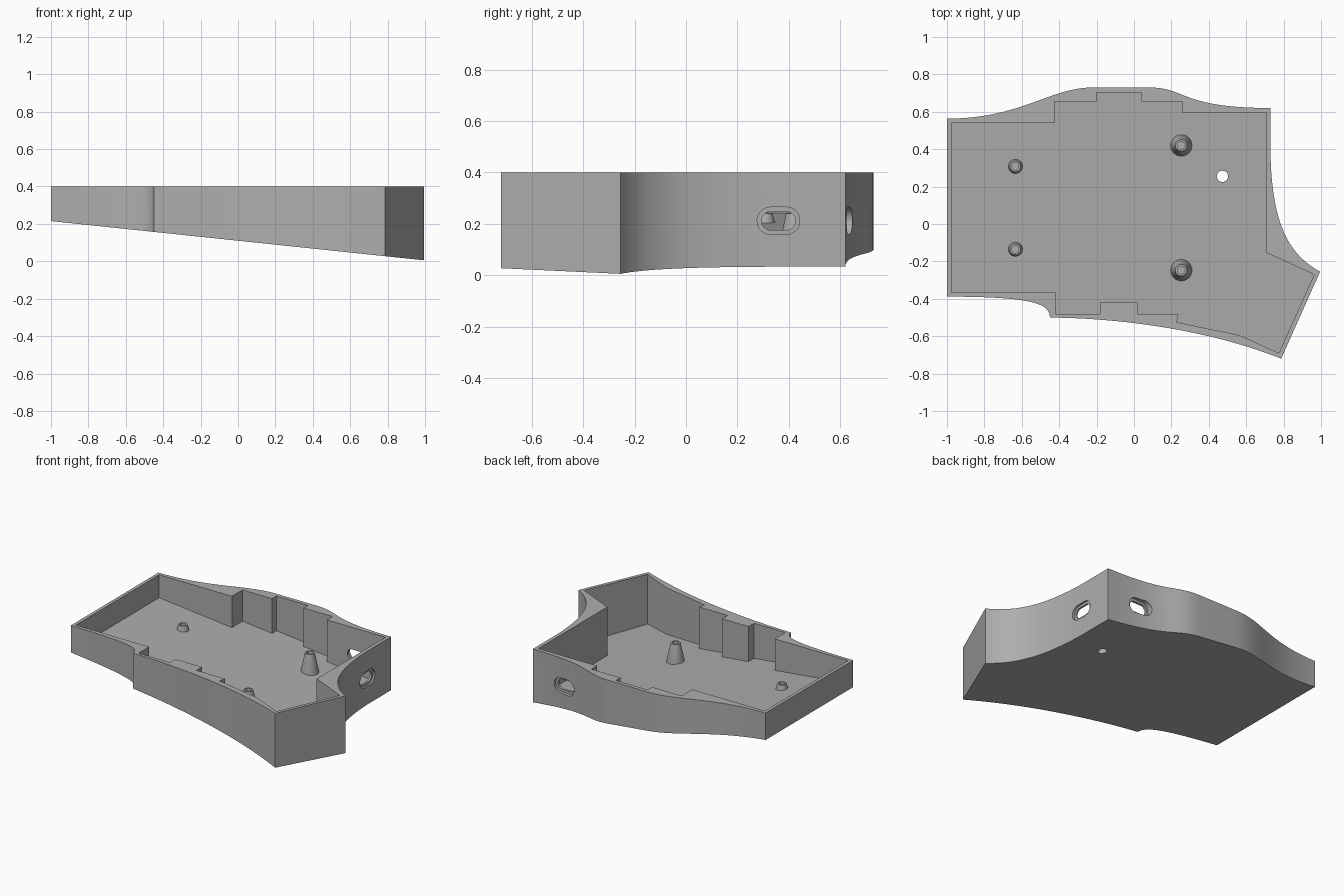
import bpy, bmesh, math
from mathutils import Vector
from mathutils.geometry import interpolate_bezier

if "Cube" in bpy.data.objects:
    bpy.data.objects.remove(bpy.data.objects["Cube"], do_unlink=True)

TOP = 0.4
FLOOR = 0.03
POST_TOP = 0.24

grey = bpy.data.materials.new("warm_grey_plastic")
grey.use_nodes = True
grey.diffuse_color = (0.42, 0.42, 0.42, 1)
grey.node_tree.nodes["Principled BSDF"].inputs["Base Color"].default_value = grey.diffuse_color


def underside(x):
    """Height of the sloping underside."""
    return 0.11 - 0.105 * x


def make_object(name, bm):
    bmesh.ops.recalc_face_normals(bm, faces=bm.faces)
    mesh = bpy.data.meshes.new(name)
    bm.to_mesh(mesh)
    bm.free()
    mesh.materials.append(grey)
    obj = bpy.data.objects.new(name, mesh)
    bpy.context.collection.objects.link(obj)
    return obj


def loft(name, lower, upper):
    """Closed solid between two matching outlines."""
    bm = bmesh.new()
    a = [bm.verts.new(p) for p in lower]
    b = [bm.verts.new(p) for p in upper]
    bm.faces.new(a)
    bm.faces.new(b)
    for i in range(len(a)):
        j = (i + 1) % len(a)
        bm.faces.new((a[i], a[j], b[j], b[i]))
    return make_object(name, bm)


def sloped_prism(name, outline, lift, top):
    return loft(name, [(x, y, underside(x) + lift) for x, y in outline],
                [(x, y, top) for x, y in outline])


def bezier(*points, steps=24):
    return [p[:2] for p in interpolate_bezier(*[Vector((x, y, 0)) for x, y in points], steps)]


def cut(target, cutter):
    mod = target.modifiers.new("cut", "BOOLEAN")
    mod.operation = "DIFFERENCE"
    mod.solver = "EXACT"
    mod.object = cutter
    bpy.context.view_layer.objects.active = target
    bpy.ops.object.modifier_apply(modifier=mod.name)
    bpy.data.objects.remove(cutter, do_unlink=True)


def smooth(obj):
    bpy.ops.object.select_all(action="DESELECT")
    obj.select_set(True)
    bpy.context.view_layer.objects.active = obj
    bpy.ops.object.shade_smooth_by_angle(angle=math.radians(30))


# Curved outer wall, clockwise from the back right corner of the plan
outline = bezier((-1, .563), (-.6, .565), (-.45, .73), (-.22, .73))
outline += bezier((.08, .73), (.28, .73), (.25, .62), (.73, .62))
outline += bezier((.73, .36), (.74, .05), (.8, -.15), (.995, -.255))
outline += bezier((.787, -.72), (.45, -.585), (0, -.505), (-.45, -.5))
outline += bezier((-.45, -.5), (-.45, -.42), (-.56, -.39), (-1, -.388))[1:]
case = sloped_prism("case_shell", outline, 0, TOP)

# Stepped inner cavity
cavity = [(-.977, .54), (-.425, .54), (-.425, .655), (-.2, .655), (-.2, .703),
          (.04, .703), (.04, .655), (.26, .655), (.26, .595), (.705, .595),
          (.705, -.152), (.963, -.27), (.775, -.69), (.565, -.595), (.228, -.525),
          (.238, -.48), (.02, -.48), (.02, -.42), (-.182, -.42), (-.182, -.48),
          (-.42, -.48), (-.42, -.365), (-.977, -.365)]
cut(case, sloped_prism("cavity_cutter", cavity, FLOOR, TOP + 0.1))


# Rounded cable slots with a shallow outer recess
def slot_cutter(side, along, start, end, radius):
    ring = []
    for i in range(32):
        t = math.tau * (i + 0.5) / 32
        ring.append((along + math.copysign(0.03, math.cos(t)) + radius * math.cos(t),
                     0.212 + radius * math.sin(t)))
    if side == "right":
        return loft("slot_cutter", [(start, u, z) for u, z in ring], [(end, u, z) for u, z in ring])
    return loft("slot_cutter", [(u, start, z) for u, z in ring], [(u, end, z) for u, z in ring])


for side, along, wall in (("right", .36, .718), ("back", .48, .611)):
    cut(case, slot_cutter(side, along, wall - 0.07, wall + 0.1, 0.036))
    cut(case, slot_cutter(side, along, wall, wall + 0.1, 0.053))

# Round hole through the floor
circle = [(.473 + .03 * math.cos(math.tau * i / 32), .255 + .03 * math.sin(math.tau * i / 32))
          for i in range(32)]
cut(case, sloped_prism("hole_cutter", circle, -0.1, 0.3))
smooth(case)


# Tapered screw posts with a blind hole
def screw_post(name, x, y, base, top, hole):
    floor = underside(x) + FLOOR
    profile = [(base, floor - 0.015), (base, floor - 0.004), (top, POST_TOP),
               (hole, POST_TOP), (hole, floor + 0.01)]
    bm = bmesh.new()
    sides = 32
    rings = [[bm.verts.new((x + r * math.cos(math.tau * i / sides),
                            y + r * math.sin(math.tau * i / sides), z))
              for i in range(sides)] for r, z in profile]
    for a, b in zip(rings, rings[1:]):
        for i in range(sides):
            j = (i + 1) % sides
            bm.faces.new((a[i], a[j], b[j], b[i]))
    bm.faces.new(rings[0])
    bm.faces.new(rings[-1])
    smooth(make_object(name, bm))


screw_post("tall_post_back", .252, .42, .058, .031, .02)
screw_post("tall_post_front", .252, -.247, .058, .031, .02)
screw_post("short_post_back", -.635, .308, .039, .029, .019)
screw_post("short_post_front", -.635, -.135, .039, .029, .019)
